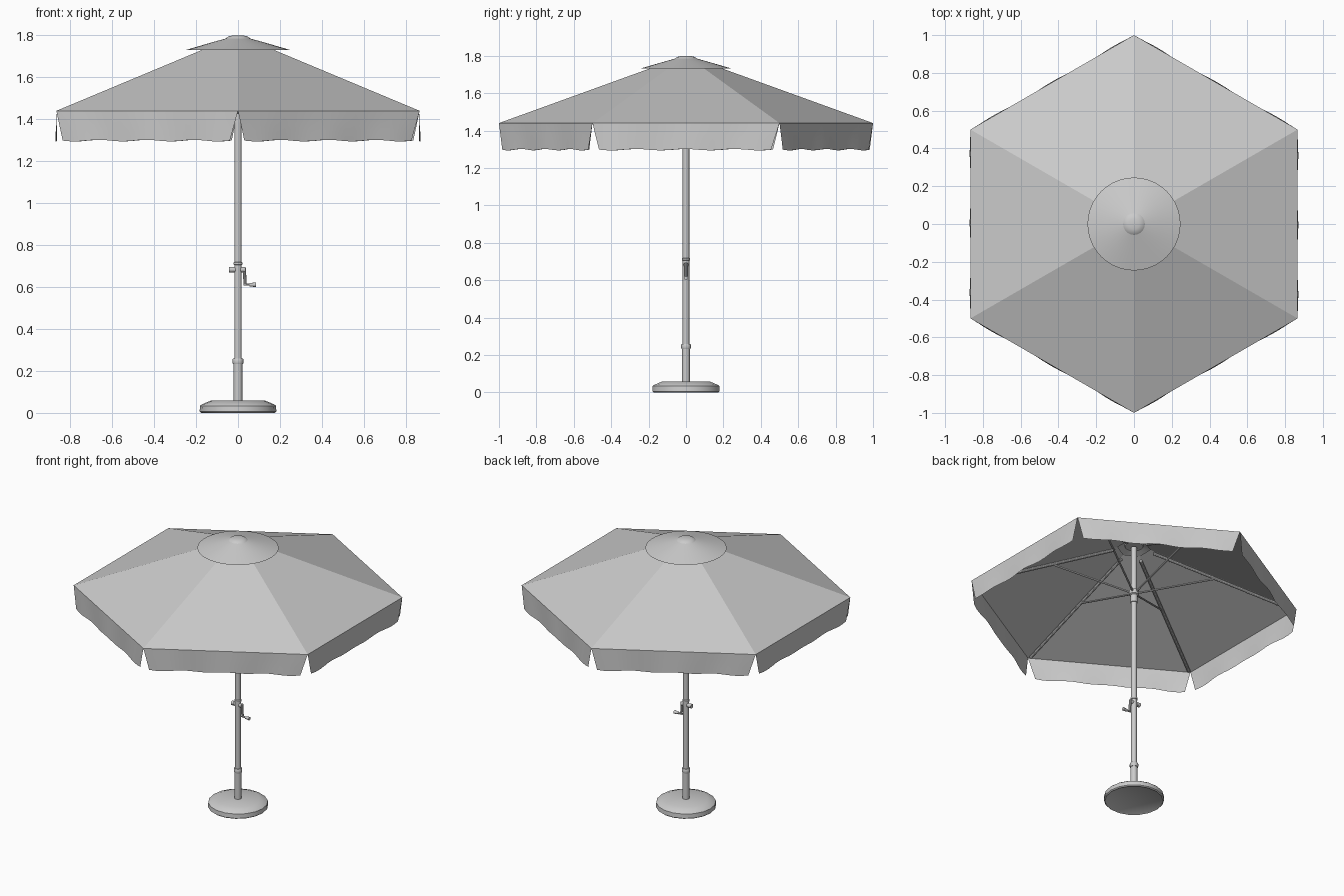
import bpy, bmesh
from math import sin, cos, pi, radians
from mathutils import Vector

if "Cube" in bpy.data.objects:
    bpy.data.objects.remove(bpy.data.objects["Cube"])


def finish(name, bm, angle=35):
    bmesh.ops.recalc_face_normals(bm, faces=bm.faces)
    me = bpy.data.meshes.new(name)
    bm.to_mesh(me)
    bm.free()
    ob = bpy.data.objects.new(name, me)
    bpy.context.collection.objects.link(ob)
    bpy.ops.object.select_all(action='DESELECT')
    ob.select_set(True)
    bpy.context.view_layer.objects.active = ob
    bpy.ops.object.shade_smooth_by_angle(angle=radians(angle))
    return ob


def lathe(name, profile, n=16, angle=35):
    """Revolve (radius, z) points about z; radius 0 closes an end."""
    bm = bmesh.new()
    vs = [bm.verts.new((r, 0, z)) for r, z in profile]
    es = [bm.edges.new(p) for p in zip(vs, vs[1:])]
    bmesh.ops.spin(bm, geom=vs + es, cent=(0, 0, 0), axis=(0, 0, 1),
                   angle=2 * pi, steps=n, use_duplicate=False)
    bmesh.ops.remove_doubles(bm, verts=bm.verts, dist=1e-5)
    return finish(name, bm, angle)


def rod(name, a, b, r, n=10, r2=None):
    a, b = Vector(a), Vector(b)
    bm = bmesh.new()
    bmesh.ops.create_cone(bm, cap_ends=True, segments=n, radius1=r,
                          radius2=r if r2 is None else r2, depth=(b - a).length)
    rot = Vector((0, 0, 1)).rotation_difference(b - a).to_matrix()
    for v in bm.verts:
        v.co = rot @ v.co + (a + b) / 2
    return finish(name, bm)


def polar(r, k, z):
    t = pi / 2 + k * pi / 3
    return Vector((r * cos(t), r * sin(t), z))


RIM, SLOPE = 1.44, 0.362


def roof(r):
    return RIM + SLOPE * (1 - r)


# Canopy roof: six panels, flat between the ribs
bm = bmesh.new()
for k in range(6):
    rows = []
    for r in (0.1, 0.4, 0.7, 1.0):
        a, b = polar(r, k, roof(r)), polar(r, k + 1, roof(r))
        rows.append([bm.verts.new(a.lerp(b, i / 6)) for i in range(7)])
    for lo, hi in zip(rows, rows[1:]):
        for i in range(6):
            bm.faces.new((lo[i], hi[i], hi[i + 1], lo[i + 1]))
bmesh.ops.remove_doubles(bm, verts=bm.verts, dist=1e-4)
finish("canopy", bm, 8)

# Valance: tapered hanging flap on each edge with a gently wavy hem
bm = bmesh.new()
N = 20
for k in range(6):
    a, b = polar(1, k, RIM), polar(1, k + 1, RIM)
    out = (a + b) * 0.5
    out.z = 0
    out.normalize()
    grid = []
    for j in range(4):
        f = j / 3
        row = []
        for i in range(N + 1):
            t = i / N
            s = t * (1 - 0.045 * f) + (1 - t) * 0.035 * f
            p = a.lerp(b, s)
            p += out * (0.004 * f * sin(t * 5 * pi))
            p.z -= f * (0.142 + 0.004 * sin(t * 7 * pi))
            row.append(bm.verts.new(p))
        grid.append(row)
    for u, w in zip(grid, grid[1:]):
        for i in range(N):
            bm.faces.new((u[i], w[i], w[i + 1], u[i + 1]))
finish("valance", bm)

# Vent cap and finial
lathe("vent_cap", [(0.246, 1.731), (0.15, 1.759), (0.03, 1.793)], 40)
lathe("finial", [(0, 1.778), (0.055, 1.778), (0.058, 1.785), (0.048, 1.793),
                 (0.028, 1.799), (0, 1.80)], 24, 50)

# Ribs to the corners and struts from the sliding hub
for k in range(6):
    rod(f"rib_{k}", polar(0.12, k, roof(0.12) - 0.016),
        polar(0.975, k, roof(0.975) - 0.016), 0.010)
    rod(f"strut_{k}", polar(0.02, k, 1.455), polar(0.5, k, roof(0.5) - 0.018), 0.006, 8)
lathe("sliding_hub", [(0.016, 1.385), (0.022, 1.385), (0.022, 1.435), (0.030, 1.44),
                      (0.030, 1.468), (0.016, 1.472)])

# Pole, lower sleeve and collars
rod("pole", (0, 0, 0.22), (0, 0, 1.77), 0.0175, 16)
rod("lower_sleeve", (0, 0, 0.04), (0, 0, 0.24), 0.021, 16)
lathe("lower_collar", [(0.017, 0.233), (0.024, 0.233), (0.026, 0.238), (0.026, 0.255),
                       (0.023, 0.26), (0.016, 0.26)])
lathe("upper_collar", [(0.017, 0.705), (0.022, 0.707), (0.022, 0.717), (0.017, 0.72)])

# Winding crank
rod("crank_housing", (-0.028, 0, 0.683), (0.03, 0, 0.683), 0.013, 14)
rod("crank_knob", (-0.044, 0, 0.683), (-0.026, 0, 0.683), 0.014, 14)
rod("crank_arm", (0.03, 0, 0.692), (0.034, 0, 0.612), 0.008, 10)
rod("crank_elbow", (0.027, 0, 0.612), (0.07, 0, 0.612), 0.006, 10)
rod("crank_handle", (0.056, 0, 0.611), (0.086, 0, 0.611), 0.008, 12, 0.011)

# Weighted base
lathe("base", [(0, 0.004), (0.17, 0.004), (0.176, 0), (0.183, 0.006), (0.181, 0.034),
               (0.172, 0.041), (0.13, 0.058), (0, 0.058)], 18)
